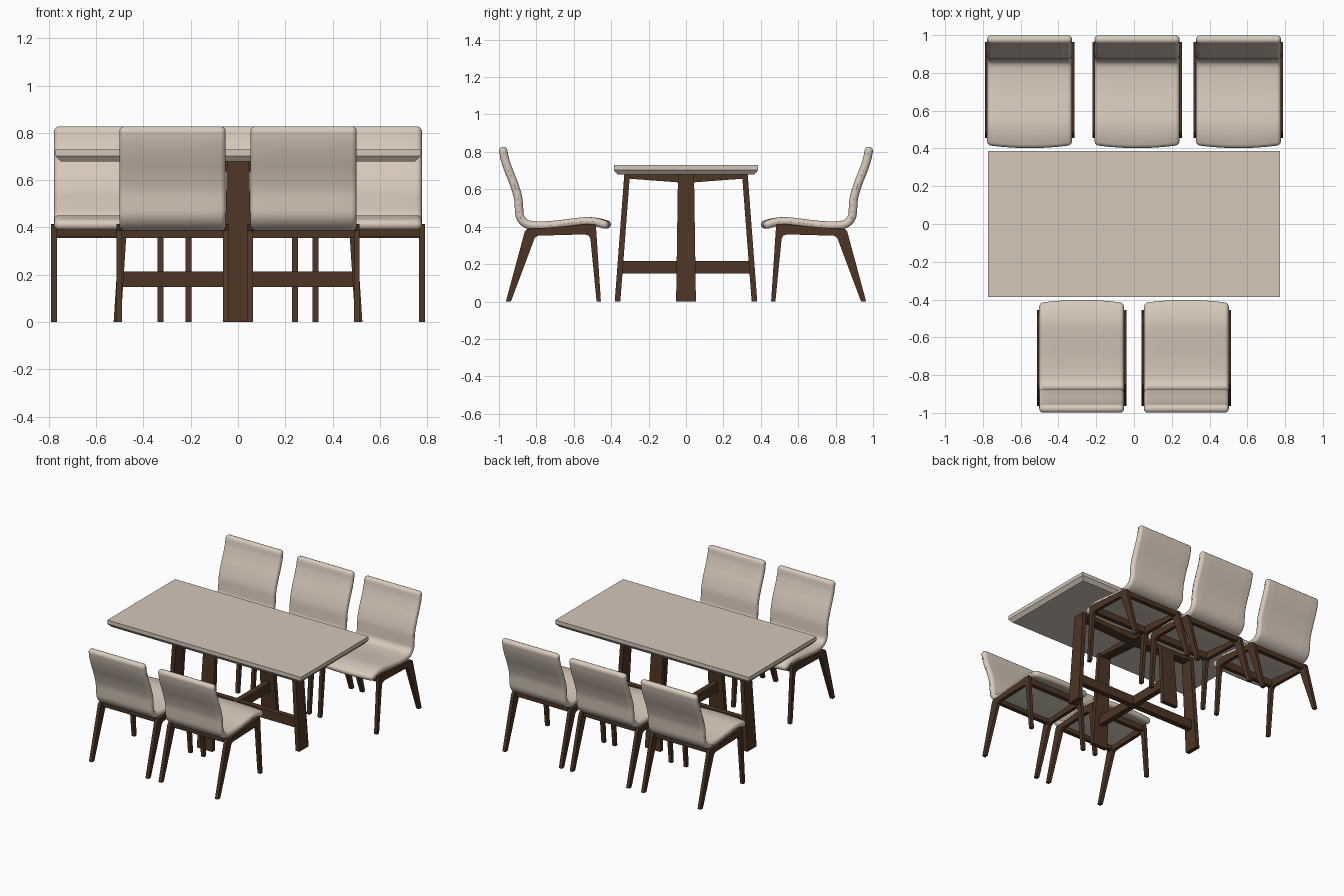
import bpy, bmesh, math
from mathutils import Vector

if "Cube" in bpy.data.objects:
    bpy.data.objects.remove(bpy.data.objects["Cube"])


def material(name, rgb):
    m = bpy.data.materials.new(name)
    m.diffuse_color = (*rgb, 1)
    m.use_nodes = True
    m.node_tree.nodes["Principled BSDF"].inputs["Base Color"].default_value = m.diffuse_color
    return m


CREAM = material("cream fabric", (0.69, 0.59, 0.50))
STONE = material("pale stone", (0.66, 0.57, 0.485))
WOOD = material("dark walnut", (0.075, 0.036, 0.018))


def finish(name, bm, mat, smooth=False):
    bmesh.ops.remove_doubles(bm, verts=bm.verts, dist=1e-5)
    bmesh.ops.recalc_face_normals(bm, faces=bm.faces)
    me = bpy.data.meshes.new(name)
    bm.to_mesh(me)
    bm.free()
    me.materials.append(mat)
    if smooth:
        me.polygons.foreach_set("use_smooth", [True] * len(me.polygons))
    ob = bpy.data.objects.new(name, me)
    bpy.context.collection.objects.link(ob)
    return ob


def loft(name, loops, mat, smooth=False, caps=True):
    """Skin a list of equally long closed loops."""
    bm = bmesh.new()
    rows = [[bm.verts.new(p) for p in loop] for loop in loops]
    for a, b in zip(rows, rows[1:]):
        for i in range(len(a)):
            j = (i + 1) % len(a)
            bm.faces.new((a[i], a[j], b[j], b[i]))
    if caps:
        bm.faces.new(rows[0])
        bm.faces.new(rows[-1])
    return finish(name, bm, mat, smooth)


def prism_x(name, pts, x0, x1, mat):
    return loft(name, [[(x, y, z) for y, z in pts] for x in (x0, x1)], mat)


def rect(hx, hy, z, cx=0, cy=0):
    return [(cx + sx * hx, cy + sy * hy, z)
            for sx, sy in ((-1, -1), (1, -1), (1, 1), (-1, 1))]


# ---- table top with undercut edge
loft("table_top", [rect(0.75, 0.365, 0.678), rect(0.772, 0.386, 0.703),
                   rect(0.772, 0.386, 0.73)], STONE)

# ---- four splayed table legs on a cross-shaped base
for s, side in ((-1, "a"), (1, "b")):
    loft("table_end_leg_" + side, [rect(0.015, 0.053, 0, s * 0.511),
                                   rect(0.015, 0.043, 0.678, s * 0.467)], WOOD)
    loft("table_side_leg_" + side, [rect(0.062, 0.015, 0, 0, s * 0.366),
                                    rect(0.047, 0.015, 0.678, 0, s * 0.315)], WOOD)

# ---- crossing stretchers and tapered beams under the top
loft("long_stretcher", [rect(0.498, 0.02, 0.148), rect(0.495, 0.02, 0.214)], WOOD)
loft("short_stretcher", [rect(0.02, 0.352, 0.15), rect(0.02, 0.348, 0.216)], WOOD)
for name, reach, turn in (("short_top_beam", 0.32, 0), ("long_top_beam", 0.47, math.pi / 2)):
    beam = prism_x(name, [(-reach, 0.679), (-reach, 0.658), (-0.04, 0.637),
                          (0.04, 0.637), (reach, 0.658), (reach, 0.679)],
                   -0.035, 0.035, WOOD)
    beam.rotation_euler.z = turn

# ---- padded chair shell: a rounded slab following a side-view curve
PATH = [(0.424, 0.412), (0.47, 0.424), (0.53, 0.429), (0.61, 0.421), (0.71, 0.409),
        (0.80, 0.406), (0.855, 0.416), (0.886, 0.45), (0.893, 0.50), (0.899, 0.56),
        (0.922, 0.635), (0.948, 0.70), (0.968, 0.76), (0.977, 0.805)]
HALF_W, HALF_T = 0.225, 0.0225


def spline(points, steps=4):
    p = [Vector(q) for q in points]
    p = [2 * p[0] - p[1]] + p + [2 * p[-1] - p[-2]]
    out = []
    for i in range(1, len(p) - 2):
        a, b, c, d = p[i - 1:i + 3]
        for k in range(steps):
            t = k / steps
            out.append(0.5 * (2 * b + (c - a) * t + (2 * a - 5 * b + 4 * c - d) * t * t
                              + (3 * b - a - 3 * c + d) * t ** 3))
    return out + [p[-2]]


def shell_outline(centre, r):
    n = len(centre)
    tang = [(centre[min(i + 1, n - 1)] - centre[max(i - 1, 0)]).normalized() for i in range(n)]
    norm = [Vector((-t.y, t.x)) for t in tang]
    cap = [math.pi * k / 8 for k in range(1, 8)]
    pts = [c + v * r for c, v in zip(centre, norm)]
    pts += [centre[-1] + r * (norm[-1] * math.cos(a) + tang[-1] * math.sin(a)) for a in cap]
    pts += [c - v * r for c, v in zip(reversed(centre), reversed(norm))]
    pts += [centre[0] - r * (norm[0] * math.cos(a) + tang[0] * math.sin(a)) for a in cap]
    return pts


def shell():
    centre = spline(PATH)
    edge = [(HALF_W - HALF_T + HALF_T * math.sin(a), HALF_T * math.cos(a))
            for a in [math.pi / 2 * k / 6 for k in range(7)]]
    stations = [(-x, r) for x, r in reversed(edge)]
    stations += [(x, HALF_T) for x in (-0.14, -0.07, 0, 0.07, 0.14)] + edge
    loops = []
    for x, r in stations:
        bow = 0.016 * (x / HALF_W) ** 2     # gently bowed seat front
        loops.append([(x, p.x + bow * min(1, max(0, (0.55 - p.x) / 0.13)), p.y)
                      for p in shell_outline(centre, max(r, 1e-4))])
    return loft("chair_shell", loops, CREAM, smooth=True, caps=False)


# ---- chair side frame: front leg, rail and raked back leg in one piece
FRAME = [(0.455, 0), (0.478, 0), (0.511, 0.335), (0.52, 0.352), (0.54, 0.359), (0.79, 0.352),
         (0.808, 0.342), (0.936, 0), (0.963, 0), (0.862, 0.375), (0.85, 0.388), (0.81, 0.39),
         (0.62, 0.405), (0.53, 0.415), (0.482, 0.413)]

parts = [shell()]
for s, side in ((-1, "left"), (1, "right")):
    parts.append(prism_x("chair_frame_" + side, FRAME, s * 0.213, s * 0.237, WOOD))
parts.append(prism_x("chair_front_rail", [(0.49, 0.36), (0.52, 0.36), (0.52, 0.408), (0.49, 0.403)],
                     -0.214, 0.214, WOOD))
parts.append(prism_x("chair_back_rail", [(0.81, 0.355), (0.84, 0.355), (0.84, 0.388), (0.81, 0.388)],
                     -0.214, 0.214, WOOD))

# ---- three chairs behind, two turned round in front
PLACES = [(-0.553, 0), (0.016, 0), (0.553, 0), (-0.277, math.pi), (0.277, math.pi)]
for n, (x, turn) in enumerate(PLACES):
    for part in parts:
        ob = part if n == 0 else part.copy()
        if n:
            bpy.context.collection.objects.link(ob)
        ob.location.x = x
        ob.rotation_euler.z = turn
